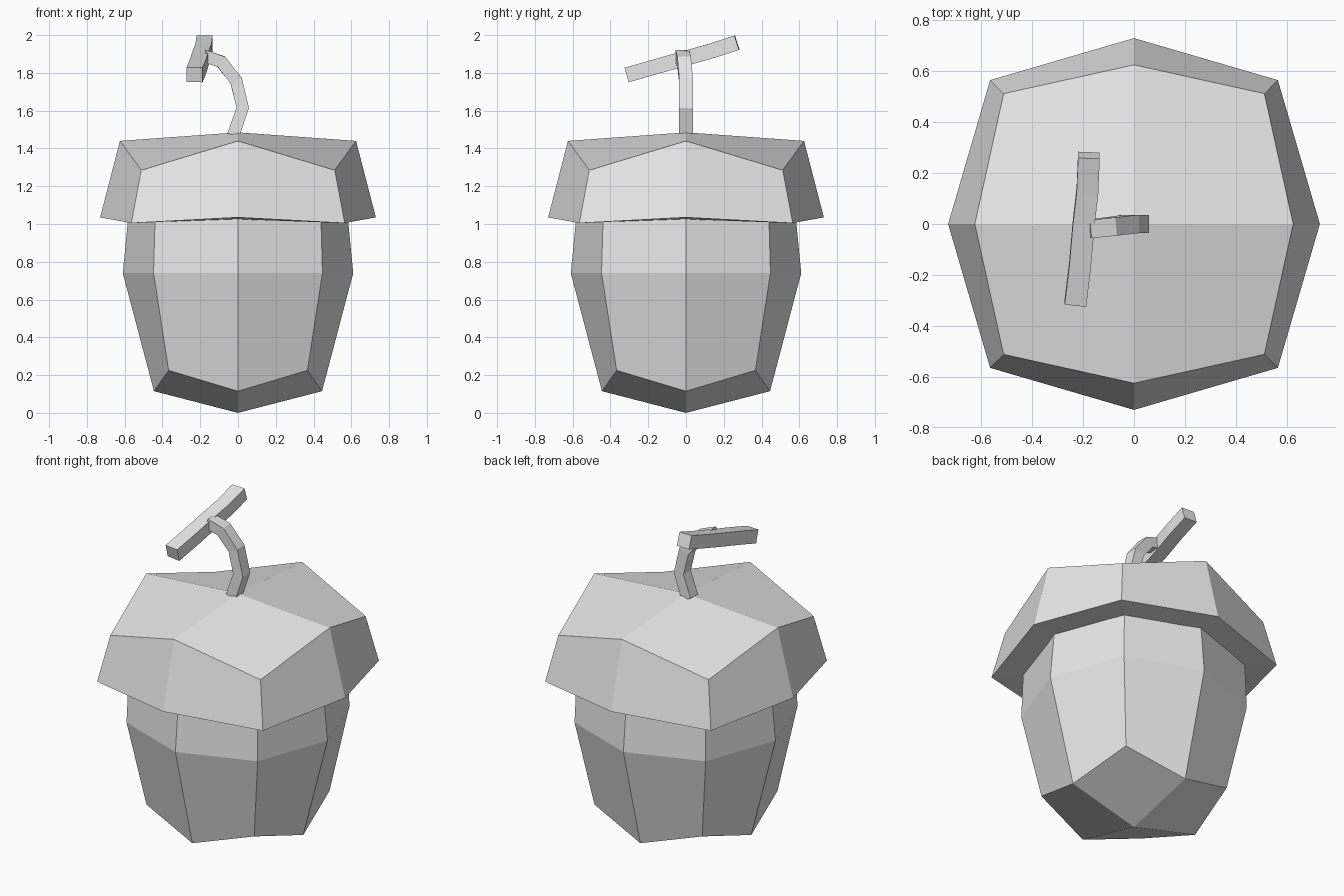
import bpy, bmesh
from math import cos, sin, pi
from mathutils import Vector

if "Cube" in bpy.data.objects:
    bpy.data.objects.remove(bpy.data.objects["Cube"], do_unlink=True)

grey = bpy.data.materials.new("plain_grey")
grey.use_nodes = True
colour = (0.8, 0.8, 0.8, 1)
grey.diffuse_color = colour
grey.node_tree.nodes["Principled BSDF"].inputs["Base Color"].default_value = colour


def finish(bm, name):
    bmesh.ops.recalc_face_normals(bm, faces=bm.faces)
    mesh = bpy.data.meshes.new(name)
    bm.to_mesh(mesh)
    bm.free()
    mesh.materials.append(grey)
    obj = bpy.data.objects.new(name, mesh)
    bpy.context.collection.objects.link(obj)
    return obj


def bridge(bm, rings):
    for low, high in zip(rings, rings[1:]):
        n = len(low)
        for i in range(n):
            j = (i + 1) % n
            bm.faces.new((low[i], low[j], high[j], high[i]))


def cap_quads(bm, ring, z):
    # four quads meeting at a centre point
    centre = bm.verts.new((0, 0, z))
    for i in range(0, 8, 2):
        bm.faces.new((centre, ring[i], ring[i + 1], ring[(i + 2) % 8]))


def faceted_shell(name, levels, bottom, top):
    # each level: side reach, side height, corner reach, corner height
    bm = bmesh.new()
    rings = []
    for side, side_z, corner, corner_z in levels:
        ring = []
        for i in range(8):
            a = i * pi / 4
            r, z = (corner * 2 ** 0.5, corner_z) if i % 2 else (side, side_z)
            ring.append(bm.verts.new((r * cos(a), r * sin(a), z)))
        rings.append(ring)
    bridge(bm, rings)
    cap_quads(bm, rings[0], bottom)
    cap_quads(bm, rings[-1], top)
    return finish(bm, name)


def square_bar(name, path, across, width, depth):
    # four-sided bar swept along a path
    bm = bmesh.new()
    pts = [Vector(p) for p in path]
    rings = []
    for i, p in enumerate(pts):
        t = (pts[min(i + 1, len(pts) - 1)] - pts[max(i - 1, 0)]).normalized()
        s = Vector(across)
        s = (s - t * s.dot(t)).normalized()
        u = t.cross(s)
        rings.append([bm.verts.new(p + s * a * width / 2 + u * b * depth / 2)
                      for a, b in ((-1, -1), (1, -1), (1, 1), (-1, 1))])
    bridge(bm, rings)
    bm.faces.new(rings[0])
    bm.faces.new(rings[-1])
    return finish(bm, name)


# Nut body
faceted_shell("nut_body", [(0.445, 0.115, 0.367, 0.225),
                           (0.61, 0.74, 0.447, 0.74),
                           (0.575, 1.1, 0.437, 1.1)], 0, 1.1)

# Overhanging cap
faceted_shell("nut_cap", [(0.56, 1.025, 0.43, 1.01),
                          (0.73, 1.035, 0.565, 1.005),
                          (0.625, 1.44, 0.512, 1.285)], 1.03, 1.485)

# Curved stem and the cross twig at its tip
square_bar("stem", [(-0.025, 0, 1.47), (0.025, 0, 1.615), (-0.01, 0, 1.76),
                    (-0.09, -0.01, 1.86), (-0.18, -0.02, 1.89)],
           (0, 1, 0), 0.072, 0.066)
square_bar("twig", [(-0.23, -0.31, 1.79), (-0.212, -0.16, 1.833),
                    (-0.198, 0, 1.878), (-0.183, 0.13, 1.915),
                    (-0.177, 0.27, 1.96)],
           (1, 0, 0), 0.085, 0.08)
